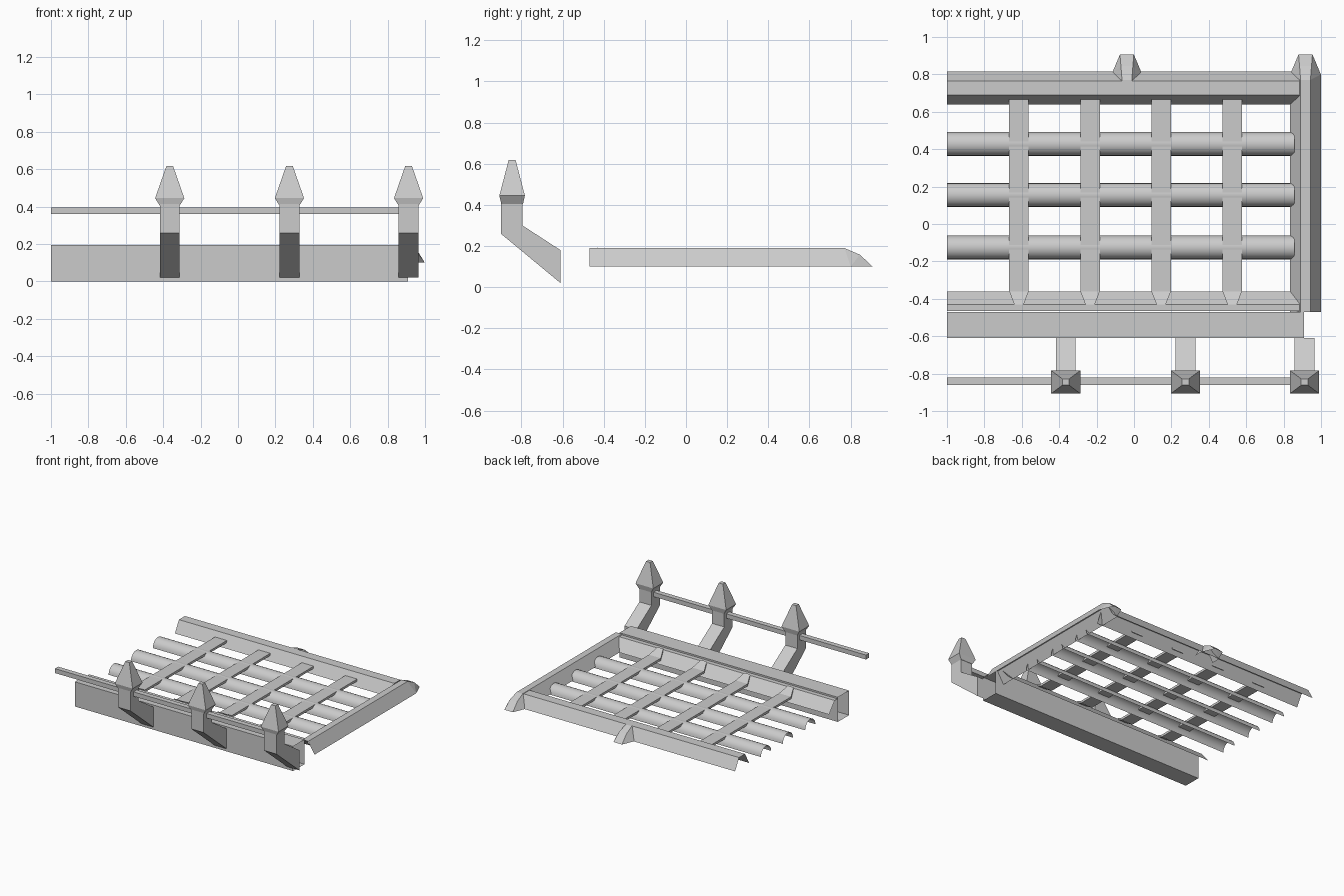
import bpy, bmesh, math

if "Cube" in bpy.data.objects:
    bpy.data.objects.remove(bpy.data.objects["Cube"])


def make(name, verts, faces):
    me = bpy.data.meshes.new(name)
    me.from_pydata(verts, [], faces)
    bm = bmesh.new()
    bm.from_mesh(me)
    bmesh.ops.recalc_face_normals(bm, faces=bm.faces)
    bm.to_mesh(me)
    bm.free()
    ob = bpy.data.objects.new(name, me)
    bpy.context.collection.objects.link(ob)
    return ob


def loft(name, rings, closed=True, caps=True):
    """Skin successive rings of points; closed wraps each ring, caps fill the ends."""
    n = len(rings[0])
    verts = [p for r in rings for p in r]
    faces = []
    for i in range(len(rings) - 1):
        for j in range(n if closed else n - 1):
            k = (j + 1) % n
            faces.append((i * n + j, i * n + k, (i + 1) * n + k, (i + 1) * n + j))
    if closed and caps:
        faces += [tuple(range(n)), tuple(range((len(rings) - 1) * n, len(rings) * n))]
    return make(name, verts, faces)


def along_x(name, profile, x0, x1, closed=True, caps=True):
    return loft(name, [[(x, y, z) for y, z in profile] for x in (x0, x1)], closed, caps)


def upward(ob):
    """Open sheets: point every face outward and up."""
    me = ob.data
    if sum(p.normal.z * p.area for p in me.polygons) < 0:
        me.flip_normals()
    return ob


# Front box beam, open at both ends
along_x("front_beam", [(-.61, 0), (-.47, 0), (-.47, .195), (-.61, .195)], -1, .91, caps=False)

# Thin front rail
along_x("front_rail", [(-.86, .36), (-.82, .36), (-.82, .395), (-.86, .395)], -1, .91)

# Cranked posts with pointed finials
POST = [(-.61, .02), (-.61, .18), (-.795, .30), (-.795, .415), (-.90, .415), (-.90, .26)]
for x in (-.365, .275, .912):
    along_x("post", POST, x - .053, x + .053)
    rings = []
    for hx, hy, z in ((.053, .053, .405), (.078, .062, .445), (.018, .017, .617)):
        rings.append([(x + sx * hx, -.845 + sy * hy, z)
                      for sx, sy in ((-1, -1), (1, -1), (1, 1), (-1, 1))])
    loft("finial", rings)


# Hollow side rail with a sloped, narrowing nose; also reused for the middle nose
def nosed_rail(name, x, y0):
    def ring(ob, ot, yb, yt):
        return [(x - ob, yb, .1), (x - ot, yt, .19), (x + ot, yt, .19), (x + ob, yb, .1)]
    verts = ring(.082, .026, y0, y0) + ring(.082, .026, .80, .77)
    verts += [(x - .032, .845, .158), (x + .032, .845, .158),
              (x - .037, .907, .1), (x + .037, .907, .1)]
    faces = [(0, 1, 5, 4), (1, 2, 6, 5), (2, 3, 7, 6),
             (5, 6, 9, 8), (8, 9, 11, 10), (4, 5, 8), (4, 8, 10), (7, 9, 6), (7, 11, 9)]
    return upward(make(name, verts, faces))


nosed_rail("side_rail", .917, -.47)
nosed_rail("middle_nose", -.038, .74)

# Back and inner front rails, open underneath
upward(along_x("back_rail", [(.64, .1), (.69, .19), (.765, .19), (.815, .1)], -1, .885, False))
upward(along_x("inner_front_rail", [(-.36, .1), (-.43, .185), (-.465, .185)], -1, .885, False))

# Half-round pipes, open underneath
for y in (.428, .155, -.125):
    arc = [(y + .064 * math.cos(a), .09 + .064 * math.sin(a))
           for a in (math.pi * i / 10 for i in range(11))]
    pipe = upward(along_x("half_pipe", arc, -1, .857, False))
    pipe.data.shade_smooth()

# Flat cross slats with tapered, upturned front tongues
for x in (-.615, -.235, .145, .525):
    rings = []
    for y, hw, z in ((.665, .052, .152), (-.36, .052, .152), (-.43, .025, .193)):
        rings.append([(x - hw, y, z - .018), (x + hw, y, z - .018), (x + hw, y, z), (x - hw, y, z)])
    loft("cross_slat", rings)
